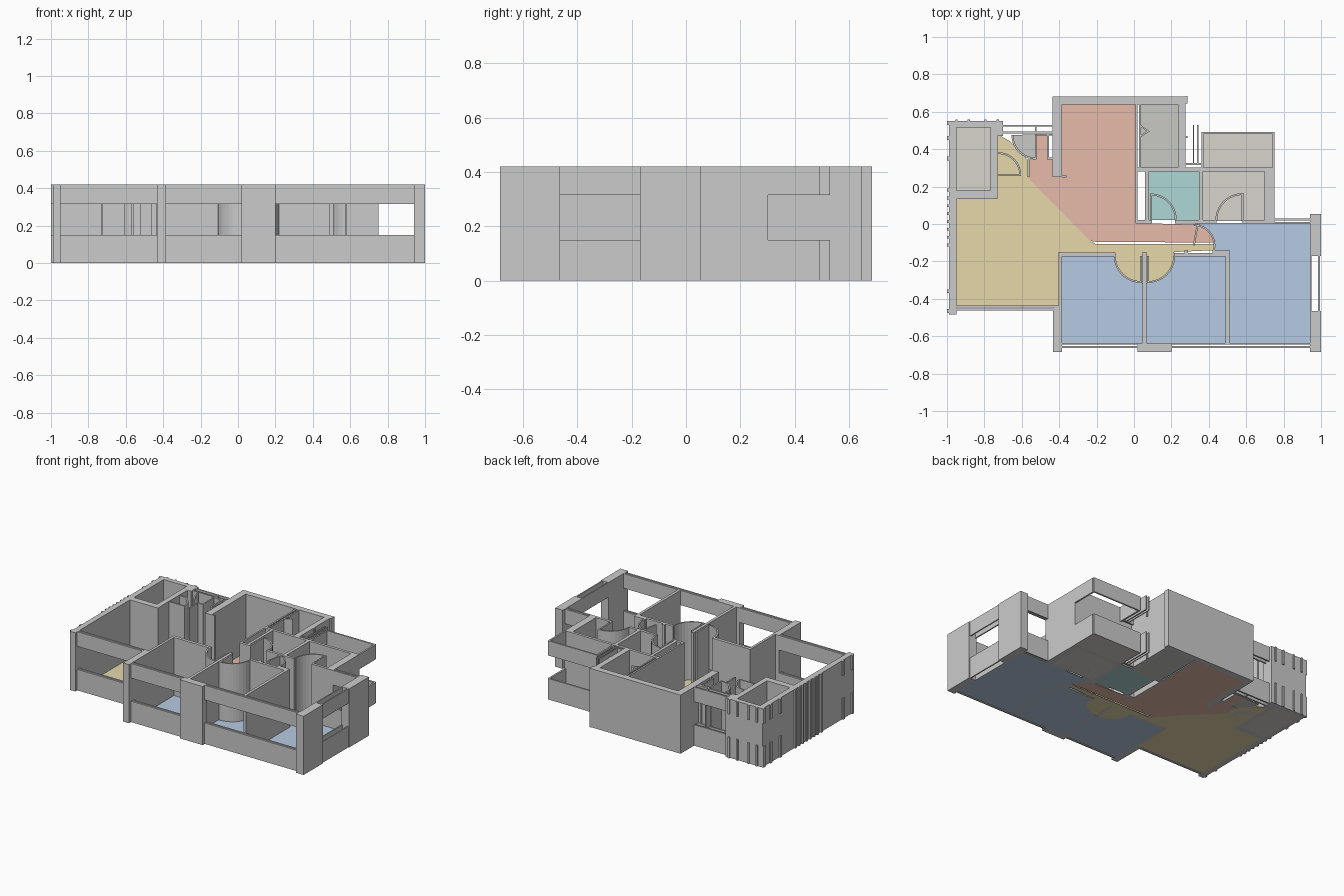
import bpy, bmesh
from math import cos, sin, radians

H, SILL, HEAD, FLOOR = 0.42, 0.15, 0.315, 0.004


def finish(name, bm, color=None):
    bmesh.ops.recalc_face_normals(bm, faces=bm.faces[:])
    me = bpy.data.meshes.new(name)
    bm.to_mesh(me)
    bm.free()
    ob = bpy.data.objects.new(name, me)
    bpy.context.collection.objects.link(ob)
    if color:
        mat = bpy.data.materials.new(name + "_colour")
        mat.diffuse_color = (*color, 1)
        me.materials.append(mat)


def prism(bm, pts, z0, z1):
    low = [bm.verts.new((x, y, z0)) for x, y in pts]
    top = [bm.verts.new((x, y, z1)) for x, y in pts]
    bm.faces.new(low[::-1])
    bm.faces.new(top)
    n = len(pts)
    for i in range(n):
        j = (i + 1) % n
        bm.faces.new((low[i], low[j], top[j], top[i]))


def walls(name, rects, window=False):
    """Rectangles are (x0, x1, y0, y1); windowed ones keep sill and lintel only."""
    bm = bmesh.new()
    for x0, x1, y0, y1 in rects:
        for z0, z1 in ([(0, SILL), (HEAD, H)] if window else [(0, H)]):
            prism(bm, [(x0, y0), (x1, y0), (x1, y1), (x0, y1)], z0, z1)
    finish(name, bm)


def arc(cx, cy, r, a0, a1, n=10):
    return [(cx + r * cos(radians(a0 + (a1 - a0) * i / n)),
             cy + r * sin(radians(a0 + (a1 - a0) * i / n))) for i in range(n + 1)]


def door(name, cx, cy, r, a0, a1, leaf, t=0.01):
    """Curved swing wall from a0 to a1 plus a straight leaf at angle leaf."""
    bm = bmesh.new()
    prism(bm, arc(cx, cy, r, a0, a1) + arc(cx, cy, r - t, a1, a0), 0, H)
    c, s = cos(radians(leaf)), sin(radians(leaf))
    h = t / 2
    prism(bm, [(cx - s * h, cy + c * h), (cx + s * h, cy - c * h),
               (cx + c * r + s * h, cy + s * r - c * h),
               (cx + c * r - s * h, cy + s * r + c * h)], 0, H)
    finish(name, bm)


def floor(name, pts, color):
    bm = bmesh.new()
    prism(bm, pts, 0, FLOOR)
    finish(name, bm, color)


def rect(x0, x1, y0, y1):
    return [(x0, y0), (x1, y0), (x1, y1), (x0, y1)]


# Outer walls and corner pillars
walls("west_walls", [(-0.99, -0.95, -0.485, 0.55), (-0.95, -0.73, 0.516, 0.55),
                     (-0.768, -0.73, 0.18, 0.516), (-0.95, -0.73, 0.135, 0.18)])
walls("south_pillars", [(-0.432, -0.385, -0.685, -0.435), (-0.403, -0.385, -0.435, -0.15),
                        (0.02, 0.2, -0.685, -0.635)])
walls("east_walls", [(0.94, 1.0, -0.685, -0.465), (0.94, 1.0, -0.17, 0.053)])
walls("north_walls", [(-0.435, 0.275, 0.638, 0.682), (-0.435, -0.385, 0.25, 0.638),
                      (-0.385, -0.36, 0.248, 0.26), (0.235, 0.275, 0.3, 0.638),
                      (0.275, 0.285, 0.645, 0.685)])

# Windowed runs, built as inner and outer skins
walls("living_window", [(-0.95, -0.432, -0.463, -0.452), (-0.95, -0.432, -0.446, -0.435)], True)
walls("bedroom_windows", [(x0, x1, y, y + 0.01) for x0, x1 in ((-0.385, 0.02), (0.2, 0.94))
                          for y in (-0.662, -0.645)], True)
walls("bedroom_window_backs", [(0.02, 0.2, -0.645, -0.635)], True)
walls("east_window", [(0.94, 0.949, -0.465, -0.17), (0.985, 0.994, -0.465, -0.17)], True)
walls("corner_window", [(0.75, 0.94, 0.002, 0.012), (0.75, 0.94, 0.02, 0.03)], True)
walls("entry_windows", [(-0.705, -0.435, 0.52, 0.53), (-0.705, -0.435, 0.485, 0.495)], True)
walls("balcony_parapet", [(0.36, 0.75, 0.48, 0.492), (0.74, 0.752, 0.302, 0.48),
                          (0.36, 0.371, 0.302, 0.48)], True)
walls("shaft_windows", [(0.315, 0.322, 0.32, 0.53), (0.336, 0.344, 0.32, 0.53),
                        (0.275, 0.36, 0.315, 0.325), (0.262, 0.285, 0.46, 0.47)], True)

# Inner partitions
walls("wet_room_partitions", [(0.008, 0.02, 0.01, 0.638), (0.028, 0.038, 0.3, 0.638),
                              (0.06, 0.08, 0.01, 0.29), (0.02, 0.37, 0.282, 0.302),
                              (0.347, 0.37, 0.01, 0.282), (0.37, 0.75, 0.282, 0.302),
                              (0.698, 0.75, 0.02, 0.282)])
walls("corridor_wall", [(0.008, 0.095, 0.003, 0.022), (0.22, 0.44, 0.003, 0.022),
                        (0.58, 0.75, 0.003, 0.022)])
walls("bedroom_partitions", [(-0.385, -0.1, -0.175, -0.152), (0.213, 0.51, -0.175, -0.155),
                             (0.046, 0.066, -0.635, -0.15), (0.49, 0.51, -0.635, -0.175),
                             (0.27, 0.29, -0.165, -0.14), (0.42, 0.51, -0.158, -0.14)])
walls("entry_partitions", [(-0.465, -0.455, 0.345, 0.49), (-0.525, -0.435, 0.472, 0.482),
                           (-0.455, -0.435, 0.345, 0.355), (-0.57, -0.56, 0.25, 0.345),
                           (-0.53, -0.52, 0.485, 0.53), (-0.73, -0.7, 0.47, 0.55)])

# Small fold marker at the closet door
bm = bmesh.new()
prism(bm, [(0.035, 0.53), (0.085, 0.495), (0.035, 0.465), (0.035, 0.475), (0.068, 0.495), (0.035, 0.52)], 0, H)
finish("closet_fold_door", bm)

# Swing doors
door("teal_bath_door", 0.09, 0.025, 0.138, 0, 90, 90)
door("bath_door", 0.58, 0.02, 0.145, 90, 180, 90)
door("corridor_door", 0.32, -0.115, 0.115, -15, 90, 80)
door("bedroom_door_left", 0.037, -0.17, 0.145, 180, 270, 270)
door("bedroom_door_right", 0.075, -0.17, 0.145, 270, 360, 270)
door("entry_door", -0.525, 0.475, 0.13, 180, 270, 270)
door("west_room_door", -0.725, 0.262, 0.122, 0, 90, 0)

# Small fins along the west facade and trim on the north facade
walls("west_fins", [(-1.0, -0.99, y, y + 0.015)
                    for y in [-0.12 + 0.042 * i for i in range(8)]])
walls("west_trim", [(-1.0, -0.99, y, y + 0.02) for y in (-0.475, -0.37, 0.34, 0.45, 0.53)], True)
walls("north_trim", [(x, x + 0.012, 0.55, 0.56) for x in (-0.955, -0.89, -0.8, -0.735)], True)

# Floors
YELLOW, CORAL, BLUE = (0.80, 0.69, 0.41), (0.80, 0.50, 0.41), (0.47, 0.59, 0.77)
GREY, TEAL, SAGE = (0.69, 0.66, 0.61), (0.42, 0.68, 0.66), (0.58, 0.59, 0.55)
floor("living_floor", [(-0.955, -0.437), (-0.403, -0.437), (-0.403, -0.152), (-0.1, -0.152)]
      + arc(0.037, -0.17, 0.137, 180, 270) + arc(0.075, -0.17, 0.137, 270, 360)
      + [(0.213, -0.15), (0.43, -0.14), (0.43, -0.107), (-0.205, -0.107), (-0.235, -0.09),
         (-0.57, 0.25), (-0.57, 0.345), (-0.66, 0.44), (-0.73, 0.48), (-0.73, 0.135), (-0.955, 0.135)], YELLOW)
floor("dining_floor", [(-0.385, 0.638), (0.012, 0.638), (0.012, 0.005)]
      + arc(0.32, -0.115, 0.112, 90, 8)
      + [(-0.205, -0.095), (-0.235, -0.09), (-0.57, 0.25), (-0.57, 0.345), (-0.525, 0.345),
         (-0.525, 0.475), (-0.462, 0.475), (-0.462, 0.345), (-0.435, 0.345),
         (-0.435, 0.25), (-0.385, 0.25)], CORAL)
floor("bedroom_floor_left", [(-0.385, -0.635), (0.046, -0.635), (0.046, -0.315)]
      + arc(0.037, -0.17, 0.145, 270, 180) + [(-0.108, -0.165), (-0.385, -0.165)], BLUE)
floor("bedroom_floor_middle", [(0.066, -0.635), (0.49, -0.635), (0.49, -0.165), (0.22, -0.165)]
      + arc(0.075, -0.17, 0.145, 360, 270) + [(0.066, -0.315)], BLUE)
floor("bedroom_floor_right", [(0.51, -0.635), (0.945, -0.635), (0.945, 0.005), (0.325, 0.005)]
      + arc(0.32, -0.115, 0.115, 85, -13) + [(0.51, -0.145)], BLUE)
floor("west_room_floor", rect(-0.955, -0.765, 0.178, 0.518), GREY)
floor("entry_floor", [(-0.525, 0.48)] + arc(-0.525, 0.475, 0.125, 180, 270), SAGE)
floor("west_door_floor", [(-0.725, 0.262)] + arc(-0.725, 0.262, 0.118, 0, 90), GREY)
floor("closet_floor", rect(0.037, 0.237, 0.3, 0.638), SAGE)
floor("teal_bath_floor", rect(0.08, 0.348, 0.022, 0.283), TEAL)
floor("bath_floor", rect(0.37, 0.7, 0.015, 0.283), GREY)
floor("balcony_floor", rect(0.37, 0.742, 0.302, 0.482), GREY)
